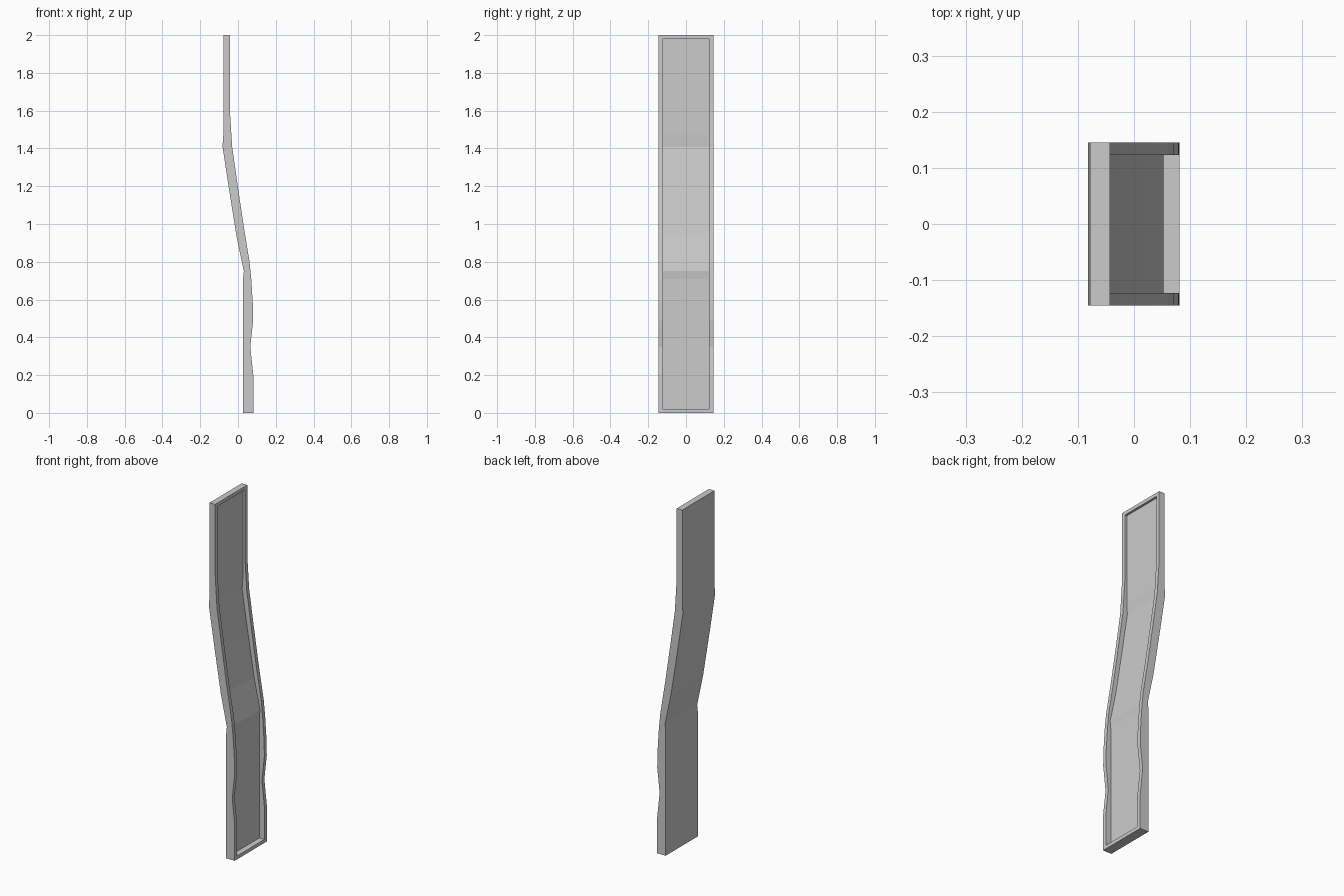
import bpy
import bmesh

default = bpy.data.objects.get("Cube")
if default:
    bpy.data.objects.remove(default, do_unlink=True)

# Profiles as (x, z), running from the top down
BACK = [(-0.078, 2.0), (-0.078, 1.47), (-0.082, 1.41), (-0.05, 1.2),
        (-0.007, 0.93), (0.031, 0.75), (0.027, 0.71), (0.027, 0.0)]
FRONT = [(-0.043, 2.0), (-0.043, 1.6), (-0.031, 1.41), (-0.004, 1.22),
         (0.03, 0.99), (0.061, 0.8), (0.07, 0.71), (0.079, 0.57),
         (0.08, 0.49), (0.065, 0.35), (0.081, 0.2), (0.081, 0.0)]
HALF_WIDTH = 0.145
RIM = 0.022
FLOOR = 0.022  # thickness of the panel behind the recess


def material(name, colour):
    mat = bpy.data.materials.new(name)
    mat.use_nodes = True
    mat.diffuse_color = colour
    mat.node_tree.nodes["Principled BSDF"].inputs["Base Color"].default_value = colour
    return mat


def extrude_profile(name, points, half):
    """Closed prism: an x-z outline swept across y."""
    bm = bmesh.new()
    face = bm.faces.new([bm.verts.new((x, -half, z)) for x, z in points])
    swept = bmesh.ops.extrude_face_region(bm, geom=[face])["geom"]
    verts = [g for g in swept if isinstance(g, bmesh.types.BMVert)]
    bmesh.ops.translate(bm, verts=verts, vec=(0, 2 * half, 0))
    bmesh.ops.recalc_face_normals(bm, faces=bm.faces)
    mesh = bpy.data.meshes.new(name)
    bm.to_mesh(mesh)
    bm.free()
    obj = bpy.data.objects.new(name, mesh)
    bpy.context.collection.objects.link(obj)
    return obj


# Bent panel
panel = extrude_profile("bent_panel", BACK + FRONT[::-1], HALF_WIDTH)
panel.data.materials.append(material("neutral grey", (0.6, 0.6, 0.6, 1)))

# Recess cutter: its floor follows the back of the panel
floor = [(x + FLOOR, min(max(z, 0.02), 1.98)) for x, z in BACK]
outline = floor + [(0.2, floor[-1][1]), (0.2, floor[0][1])]
cutter = extrude_profile("recess_cutter", outline, HALF_WIDTH - RIM)
cutter.hide_render = True

# Cut the recess, leaving a raised rim all round
cut = panel.modifiers.new("recess", 'BOOLEAN')
cut.operation = 'DIFFERENCE'
cut.solver = 'EXACT'
cut.object = cutter
bpy.context.view_layer.objects.active = panel
bpy.ops.object.modifier_apply(modifier=cut.name)
bpy.data.objects.remove(cutter, do_unlink=True)
